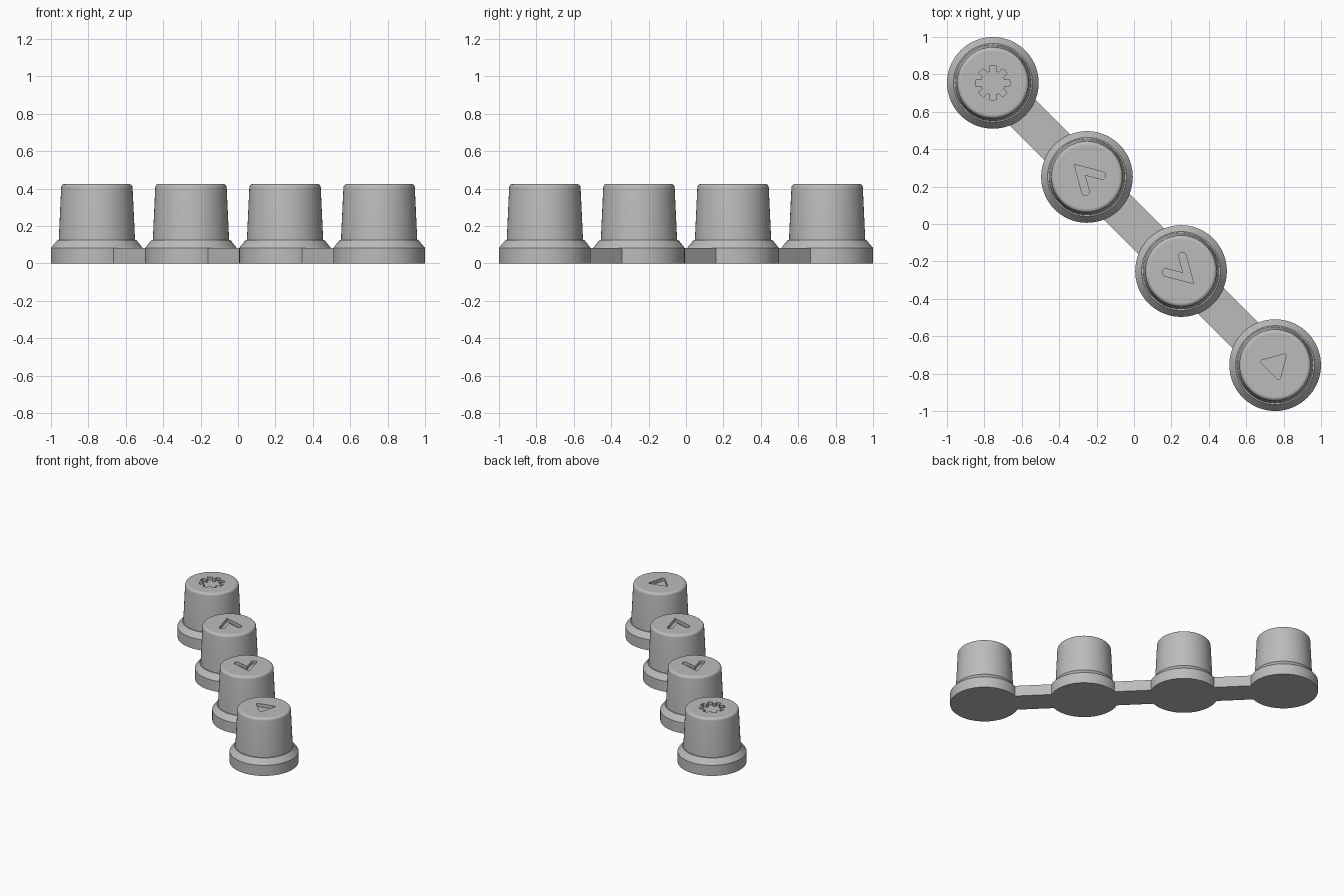
import bpy, bmesh
from math import sin, cos, pi, radians
from mathutils import Matrix

if "Cube" in bpy.data.objects:
    bpy.data.objects.remove(bpy.data.objects["Cube"], do_unlink=True)

TOP, DEPTH, BASE_H, SPACING = 0.425, 0.025, 0.083, 0.503
SEGMENTS = 72

grey = bpy.data.materials.new("plain grey")
grey.use_nodes = True
grey.diffuse_color = (0.5, 0.5, 0.5, 1)
grey.node_tree.nodes["Principled BSDF"].inputs["Base Color"].default_value = grey.diffuse_color


def add_object(name, bm):
    bmesh.ops.recalc_face_normals(bm, faces=bm.faces)
    mesh = bpy.data.meshes.new(name)
    bm.to_mesh(mesh)
    bm.free()
    mesh.materials.append(grey)
    obj = bpy.data.objects.new(name, mesh)
    bpy.context.collection.objects.link(obj)
    return obj


def arc(cx, cy, r, start, end, steps=8):
    angles = [radians(start + (end - start) * i / steps) for i in range(steps + 1)]
    return [(cx + r * cos(a), cy + r * sin(a)) for a in angles]


# Icon outlines, each drawn upright around the origin
def gear():
    points = []
    for tooth in range(8):
        mid = tooth * 45
        points += arc(0, 0, 0.091, mid - 12, mid + 12, 4)
        points += arc(0, 0, 0.063, mid + 15, mid + 30, 3)
    return points


def chevron():
    right = arc(0.062, -0.051, 0.02, 30, -150)
    left = [(-x, y) for x, y in reversed(right)]
    return [(0, 0.095)] + right + [(0, 0.015)] + left


def chevron_down():
    return [(-x, -y) for x, y in chevron()]


def triangle():
    points = []
    for a in (0, 120, 240):
        cx, cy = 0.071 * cos(radians(a)), 0.071 * sin(radians(a))
        points += arc(cx, cy, 0.009, a - 60, a + 60, 6)
    return points


# Flanged base, tapered body and rounded rim as one turned profile
def turned_button(name):
    profile = [(0.245, 0), (0.245, BASE_H), (0.211, 0.125), (0.204, 0.125)]
    profile += arc(0.171, TOP - 0.02, 0.02, 4, 90, 7)
    bm = bmesh.new()
    rings = []
    for r, z in profile:
        rings.append([bm.verts.new((r * cos(2 * pi * i / SEGMENTS), r * sin(2 * pi * i / SEGMENTS), z))
                      for i in range(SEGMENTS)])
    for low, high in zip(rings, rings[1:]):
        for i in range(SEGMENTS):
            j = (i + 1) % SEGMENTS
            bm.faces.new((low[i], low[j], high[j], high[i]))
    bm.faces.new(rings[0])
    bm.faces.new(rings[-1])
    return add_object(name, bm)


# Prism that sinks an icon into the top, turned to follow the row
def icon_cutter(outline):
    bm = bmesh.new()
    face = bm.faces.new([bm.verts.new((x, y, TOP - DEPTH)) for x, y in outline])
    prism = bmesh.ops.extrude_face_region(bm, geom=[face])
    verts = [v for v in prism["geom"] if isinstance(v, bmesh.types.BMVert)]
    bmesh.ops.translate(bm, verts=verts, vec=(0, 0, 0.1))
    bm.transform(Matrix.Rotation(radians(45), 4, "Z"))
    cutter = add_object("icon_cutter", bm)
    cutter.hide_render = True
    return cutter


def button(name, outline, x, y):
    obj = turned_button(name)
    cutter = icon_cutter(outline)
    cut = obj.modifiers.new("icon recess", "BOOLEAN")
    cut.operation, cut.solver, cut.object = "DIFFERENCE", "EXACT", cutter
    bpy.ops.object.select_all(action="DESELECT")
    bpy.context.view_layer.objects.active = obj
    obj.select_set(True)
    bpy.ops.object.modifier_apply(modifier=cut.name)
    bpy.data.objects.remove(cutter, do_unlink=True)
    bpy.ops.object.shade_smooth_by_angle(angle=radians(30))
    for face in obj.data.polygons:
        if abs(face.normal.z) > 0.999:
            face.use_smooth = False
    obj.location = (x, y, 0)


# Four buttons on a diagonal row
icons = [("gear_button", gear), ("up_button", chevron),
         ("down_button", chevron_down), ("triangle_button", triangle)]
for i, (name, outline) in enumerate(icons):
    offset = (i - 1.5) * SPACING
    button(name, outline(), offset, -offset)

# Flat bars joining neighbouring bases
for i in range(3):
    offset = (i - 1) * SPACING
    bm = bmesh.new()
    bmesh.ops.create_cube(bm, size=1)
    length = SPACING * 2 ** 0.5 - 0.4
    bm.transform(Matrix.Translation((offset, -offset, BASE_H / 2))
                 @ Matrix.Rotation(radians(-45), 4, "Z")
                 @ Matrix.Diagonal((length, 0.195, BASE_H, 1)))
    add_object("connecting_bar_%d" % (i + 1), bm)
